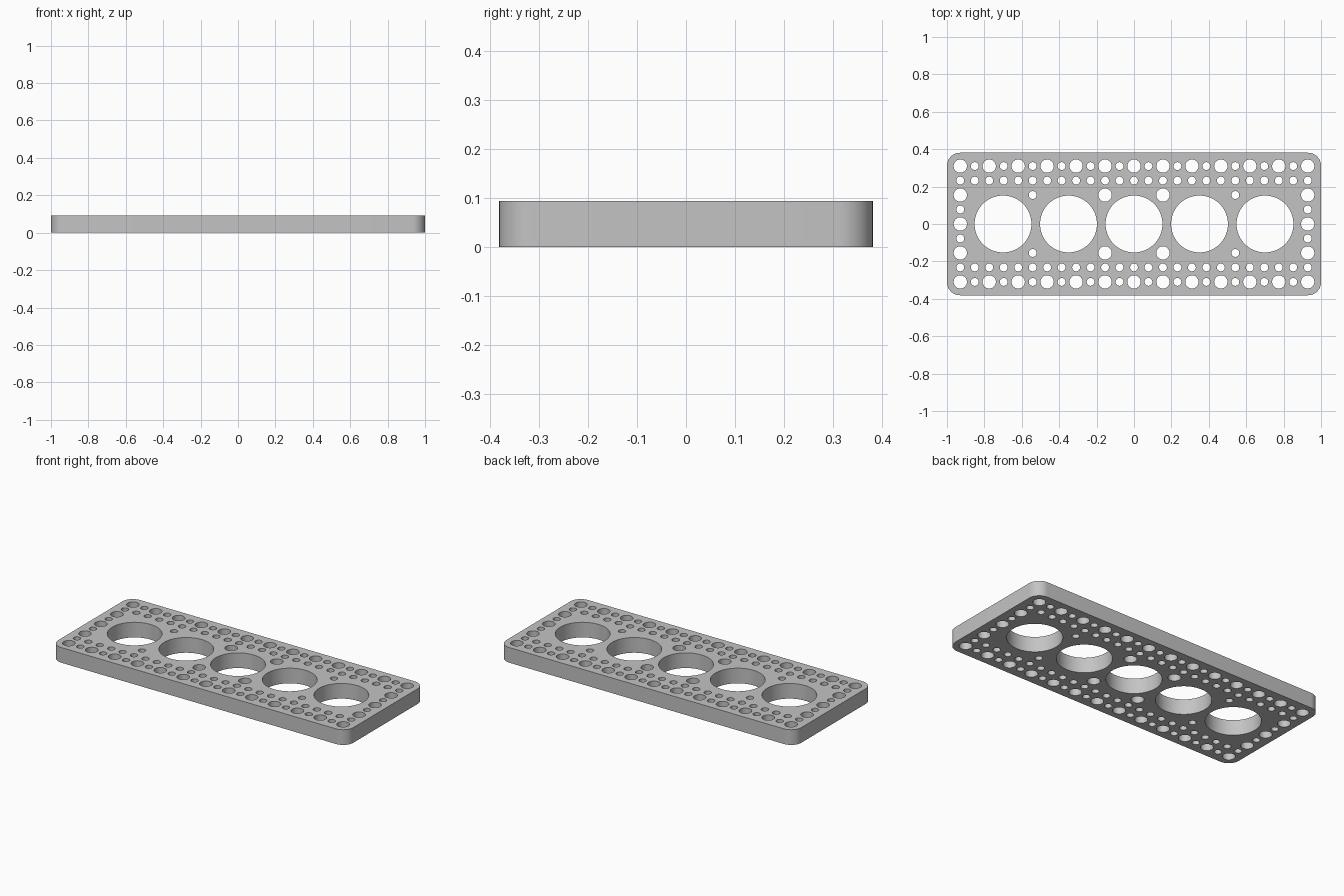
import bpy, bmesh, math
from mathutils import Vector

cube = bpy.data.objects.get("Cube")
if cube:
    bpy.data.objects.remove(cube, do_unlink=True)

# Plate dimensions; all holes sit on one square pitch
PITCH = 0.0774
HALF_X, HALF_Y, HEIGHT = 1.0, 0.381, 0.093
CORNER = 0.07
BIG, LARGE, SMALL = 0.152, 0.0355, 0.021

bm = bmesh.new()


def loop(points):
    verts = [bm.verts.new((x, y, 0)) for x, y in points]
    for i, v in enumerate(verts):
        bm.edges.new((v, verts[i - 1]))


def arc(cx, cy, r, start, sweep, steps):
    return [(cx + r * math.cos(start + sweep * i / steps),
             cy + r * math.sin(start + sweep * i / steps)) for i in range(steps + 1)]


def hole(col, row, r, sides):
    loop(arc(col * PITCH, row * PITCH, r, 0, math.tau, sides)[:-1])


# Rounded outline
outline = []
for i, (sx, sy) in enumerate([(1, 1), (-1, 1), (-1, -1), (1, -1)]):
    outline += arc(sx * (HALF_X - CORNER), sy * (HALF_Y - CORNER),
                   CORNER, i * math.pi / 2, math.pi / 2, 12)
loop(outline)

# Row of big central openings
for k in range(-2, 3):
    hole(k * 4.525, 0, BIG, 72)

# Pin holes, decided by grid column and row
for row in range(-4, 5):
    for col in range(-12, 13):
        r, c = abs(row), abs(col)
        size = None
        if r == 4:
            size = SMALL if c % 2 else LARGE
        elif r == 3:
            size = SMALL
        elif c == 12:
            size = SMALL if r == 1 else LARGE
        elif r == 2 and c == 2:
            size = LARGE
        elif r == 2 and c == 7:
            size = SMALL
        if size:
            hole(col, row, size, 32 if size == LARGE else 24)

# Fill the profile around the holes and give it thickness
bmesh.ops.triangle_fill(bm, use_beauty=True, use_dissolve=False, edges=bm.edges[:],
                        normal=Vector((0, 0, 1)))
top = bmesh.ops.extrude_face_region(bm, geom=bm.faces[:])["geom"]
bmesh.ops.translate(bm, vec=(0, 0, HEIGHT),
                    verts=[g for g in top if isinstance(g, bmesh.types.BMVert)])
bmesh.ops.recalc_face_normals(bm, faces=bm.faces[:])

mesh = bpy.data.meshes.new("perforated_plate")
bm.to_mesh(mesh)
bm.free()
plate = bpy.data.objects.new("perforated_plate", mesh)
bpy.context.collection.objects.link(plate)

# Plain grey finish
grey = bpy.data.materials.new("light_grey")
grey.use_nodes = True
colour = (0.55, 0.55, 0.55, 1)
grey.diffuse_color = colour
for node in grey.node_tree.nodes:
    if node.type == "BSDF_PRINCIPLED":
        node.inputs["Base Color"].default_value = colour
mesh.materials.append(grey)

# Smooth curved walls, keep the rims sharp
bpy.ops.object.select_all(action="DESELECT")
plate.select_set(True)
bpy.context.view_layer.objects.active = plate
bpy.ops.object.shade_smooth_by_angle(angle=math.radians(30))
